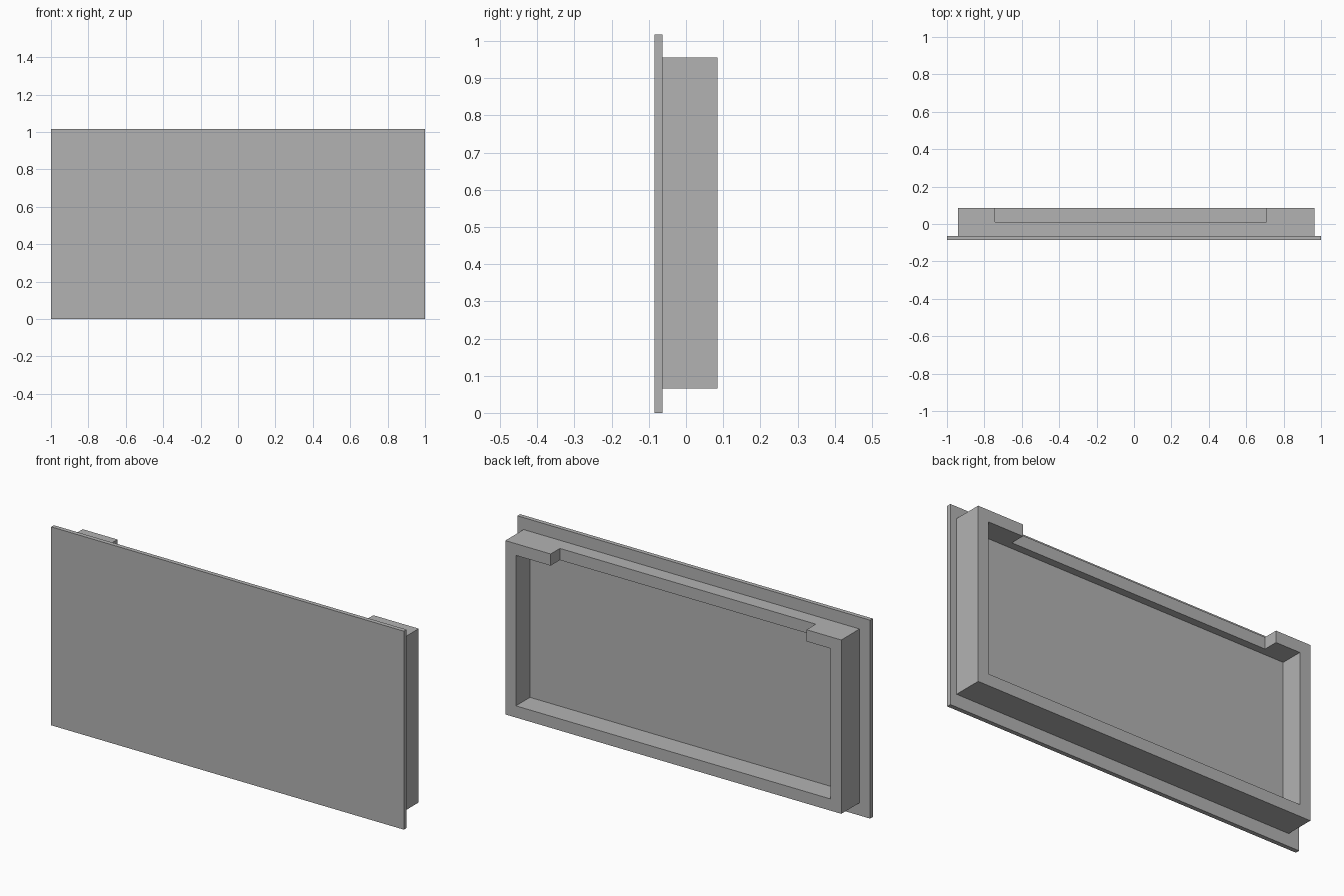
import bpy
import bmesh

default = bpy.data.objects.get("Cube")
if default:
    bpy.data.objects.remove(default, do_unlink=True)

# Single flat grey
grey = bpy.data.materials.new("plain grey")
grey.use_nodes = True
colour = (0.45, 0.45, 0.45, 1)
grey.diffuse_color = colour
grey.node_tree.nodes["Principled BSDF"].inputs["Base Color"].default_value = colour


def box(name, xs, ys, zs):
    """Box spanning the given (low, high) range on each axis."""
    bm = bmesh.new()
    bmesh.ops.create_cube(bm, size=1)
    for v in bm.verts:
        for axis, (low, high) in enumerate((xs, ys, zs)):
            v.co[axis] = high if v.co[axis] > 0 else low
    mesh = bpy.data.meshes.new(name)
    bm.to_mesh(mesh)
    bm.free()
    mesh.materials.append(grey)
    obj = bpy.data.objects.new(name, mesh)
    bpy.context.collection.objects.link(obj)
    return obj


def cut(target, cutter):
    """Subtract the cutter, apply the result and discard the cutter."""
    cutter.hide_render = True
    mod = target.modifiers.new("cut", 'BOOLEAN')
    mod.operation = 'DIFFERENCE'
    mod.solver = 'EXACT'
    mod.object = cutter
    bpy.context.view_layer.objects.active = target
    bpy.ops.object.modifier_apply(modifier=mod.name)
    bpy.data.objects.remove(cutter, do_unlink=True)


left, right = 0.965, -0.94
bottom, top = 0.065, 0.956
front, joint, back = -0.085, -0.063, 0.085
wall = 0.06

# Thin front plate
box("front_plate", (-1, 1), (front, joint), (0, 1.017))

# Hollow tray behind the plate, open at the back
tray = box("back_tray", (right, left), (joint, back), (bottom, top))
cut(tray, box("cavity_cutter", (right + wall, left - wall),
              (-0.029, back + 0.1), (bottom + wall, top - wall)))

# Wide notch through the rear part of the top wall
cut(tray, box("notch_cutter", (-0.743, 0.708),
              (0.01, back + 0.1), (top - 2 * wall, top + 0.1)))
